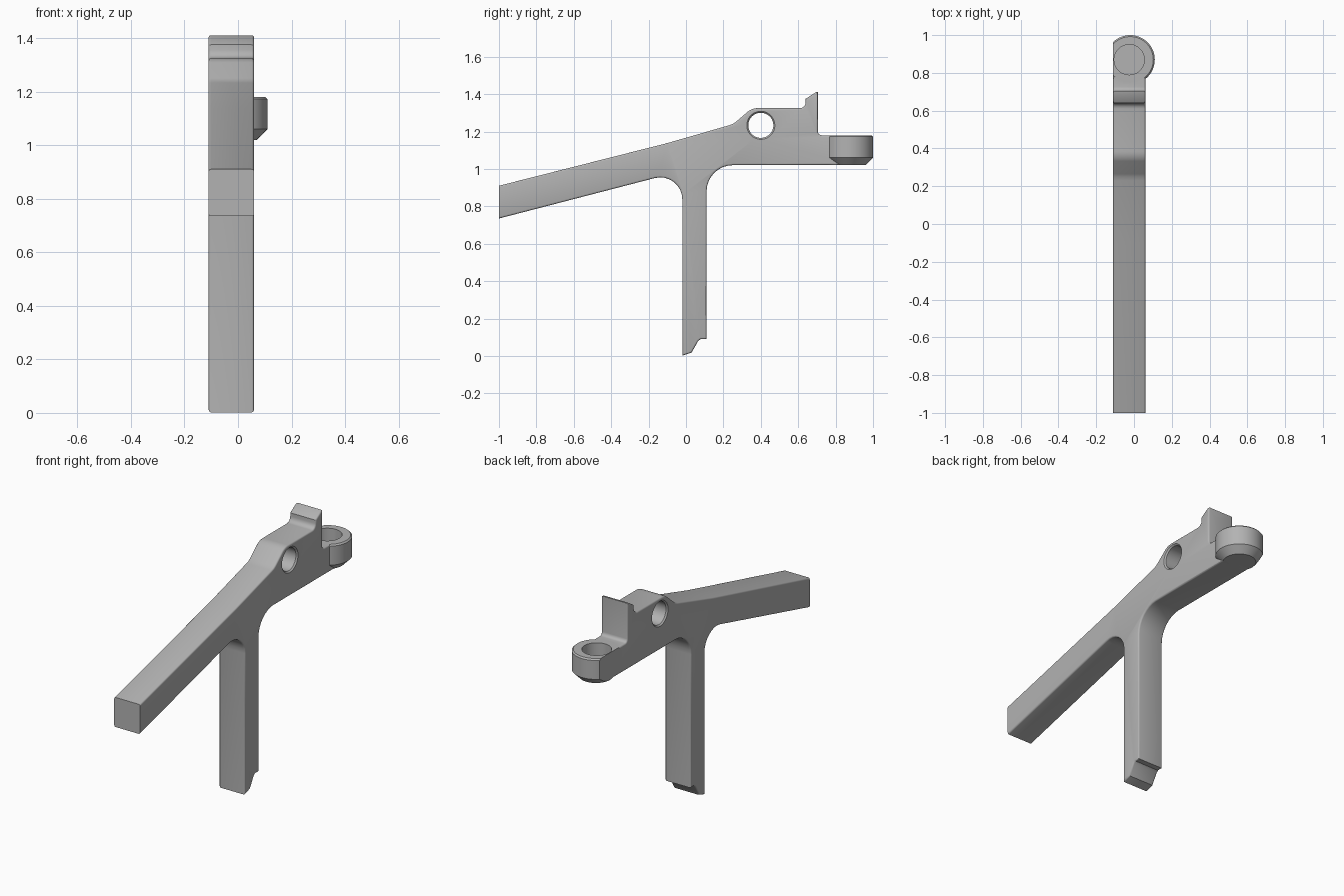
import bpy, bmesh, math
from mathutils import Matrix, Vector

old = bpy.data.objects.get("Cube")
if old:
    bpy.data.objects.remove(old, do_unlink=True)

grey = bpy.data.materials.new("mid_grey")
grey.use_nodes = True
colour = (0.45, 0.45, 0.45, 1)
grey.diffuse_color = colour
grey.node_tree.nodes["Principled BSDF"].inputs["Base Color"].default_value = colour

LEFT, RIGHT = -0.11, 0.06      # side faces of the flat body
LOOP_X, LOOP_Y = -0.02, 0.87   # centre of the socket


def finish(bm, name):
    bmesh.ops.recalc_face_normals(bm, faces=bm.faces)
    mesh = bpy.data.meshes.new(name)
    bm.to_mesh(mesh)
    bm.free()
    mesh.materials.append(grey)
    obj = bpy.data.objects.new(name, mesh)
    bpy.context.collection.objects.link(obj)
    return obj


def arc(cy, cz, r, start, end, n=8):
    angles = [math.radians(start + (end - start) * i / n) for i in range(n + 1)]
    return [(cy + r * math.cos(a), cz + r * math.sin(a)) for a in angles]


def lathe(name, profile, matrix, segments=64, clip=None):
    """Closed solid of revolution from (radius, height) pairs, optionally cut flat."""
    bm = bmesh.new()
    rings = []
    for r, h in profile:
        rings.append([bm.verts.new((r * math.cos(2 * math.pi * i / segments),
                                    r * math.sin(2 * math.pi * i / segments), h))
                      for i in range(segments)])
    for a, b in zip(rings, rings[1:]):
        for i in range(segments):
            j = (i + 1) % segments
            bm.faces.new((a[i], a[j], b[j], b[i]))
    bm.faces.new(rings[0])
    bm.faces.new(rings[-1])
    bm.transform(matrix)
    if clip is not None:
        bmesh.ops.bisect_plane(bm, geom=bm.verts[:] + bm.edges[:] + bm.faces[:],
                               plane_co=(clip, 0, 0), plane_no=(-1, 0, 0), clear_outer=True)
        bmesh.ops.holes_fill(bm, edges=[e for e in bm.edges if e.is_boundary])
    return finish(bm, name)


def combine(target, tool, operation):
    mod = target.modifiers.new(operation, "BOOLEAN")
    mod.operation, mod.object, mod.solver = operation, tool, "EXACT"
    bpy.context.view_layer.objects.active = target
    bpy.ops.object.modifier_apply(modifier=mod.name)
    bpy.data.objects.remove(tool, do_unlink=True)


# Side profile: handle underside, leg, rear bar, upright stop, top edge
outline = [(-1, 0.735)]
outline += arc(-0.137, 0.838, 0.117, 104, 0)
outline += [(-0.02, 0.002), (0.03, 0.018), (0.065, 0.08), (0.078, 0.09), (0.11, 0.09)]
outline += arc(0.25, 0.88, 0.14, 180, 90)
outline += [(LOOP_Y, 1.02), (LOOP_Y, 1.18)]
outline += arc(0.725, 1.2, 0.02, 270, 180, 4)
outline += [(0.705, 1.41), (0.695, 1.41), (0.64, 1.375)]
outline += arc(0.61, 1.355, 0.03, 0, -90, 4)
outline += arc(0.385, 1.235, 0.09, 90, 125, 5)
outline += [(0.265, 1.25), (0.25, 1.24), (0.23, 1.233), (-0.1, 1.138), (-1, 0.91)]

bm = bmesh.new()
cap = bm.faces.new([bm.verts.new((LEFT, y, z)) for y, z in outline])
extruded = bmesh.ops.extrude_face_region(bm, geom=[cap], use_keep_orig=True)
bmesh.ops.translate(bm, vec=(RIGHT - LEFT, 0, 0),
                    verts=[g for g in extruded["geom"] if isinstance(g, bmesh.types.BMVert)])
bmesh.ops.recalc_face_normals(bm, faces=bm.faces)


def is_soft_edge(e):
    a, b = (v.co for v in e.verts)
    at_end = any(abs(a.y - y) < 0.001 and abs(b.y - y) < 0.001 for y in (-1, LOOP_Y))
    return abs(a.x - b.x) < 0.001 and not at_end


# Rounded long edges on both sides
bmesh.ops.bevel(bm, geom=[e for e in bm.edges if is_soft_edge(e)], offset=0.009,
                segments=3, profile=0.5, affect="EDGES")
body = finish(bm, "lever_body")

# Round socket with chamfered base, flush with the left side
at_loop = Matrix.Translation((LOOP_X, LOOP_Y, 0))
socket = lathe("socket", [(0.09, 1.02), (0.13, 1.06), (0.13, 1.172), (0.122, 1.18)],
               at_loop, clip=LEFT)
combine(body, socket, "UNION")
bore = lathe("socket_bore", [(0.08, 1.06), (0.08, 1.3)],
             Matrix.Translation((LOOP_X - 0.005, LOOP_Y, 0)))
combine(body, bore, "DIFFERENCE")

# Cross hole with eased rims
half = (RIGHT - LEFT) / 2
across = Matrix.Translation(((LEFT + RIGHT) / 2, 0.4, 1.233)) @ Matrix.Rotation(math.pi / 2, 4, "Y")
pin = lathe("pivot_hole", [(0.085, -half - 0.01), (0.067, -half + 0.008),
                           (0.067, half - 0.008), (0.085, half + 0.01)], across, 48)
combine(body, pin, "DIFFERENCE")

bpy.ops.object.select_all(action="DESELECT")
body.select_set(True)
bpy.context.view_layer.objects.active = body
bpy.ops.object.shade_smooth_by_angle(angle=math.radians(32))
